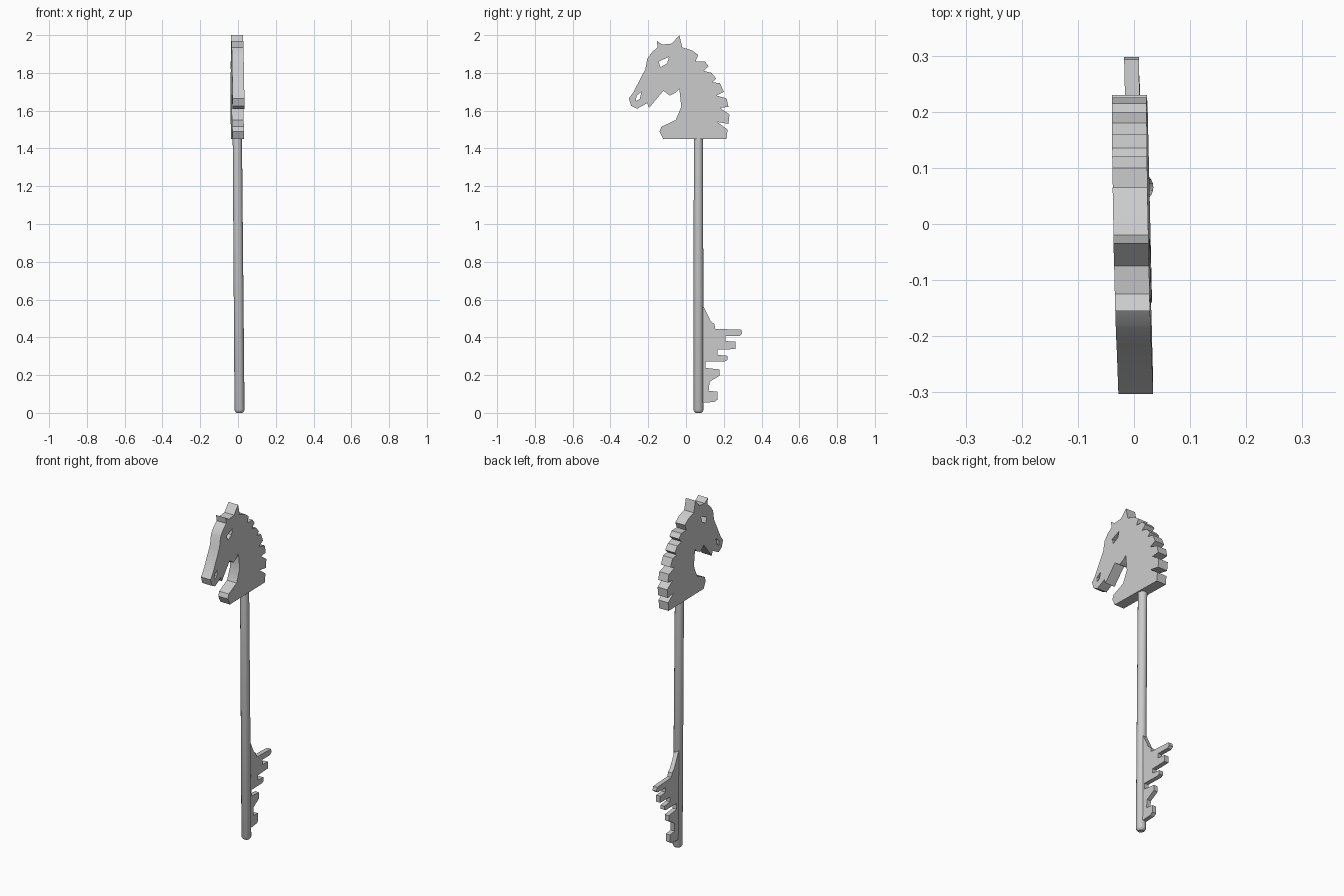
import bpy, bmesh, math

if "Cube" in bpy.data.objects:
    bpy.data.objects.remove(bpy.data.objects["Cube"])

SHAFT_Y = 0.066


def lean(y, z):
    # the whole key is turned and tipped very slightly
    return 0.0096 - 0.0226 * y - 0.008 * z


def finish(name, mesh):
    for v in mesh.vertices:
        v.co.x += lean(v.co.y, v.co.z)
    ob = bpy.data.objects.new(name, mesh)
    bpy.context.collection.objects.link(ob)
    bpy.context.view_layer.objects.active = ob
    bpy.ops.object.select_all(action='DESELECT')
    ob.select_set(True)
    bpy.ops.object.shade_smooth_by_angle(angle=math.radians(30))
    return ob


def plate(name, outlines, thickness, offset=0.0):
    # flat cut-out in the y-z plane; outlines after the first are holes
    cu = bpy.data.curves.new(name + "_profile", 'CURVE')
    cu.dimensions = '2D'
    cu.fill_mode = 'BOTH'
    cu.extrude = thickness / 2
    for pts in outlines:
        sp = cu.splines.new('POLY')
        sp.points.add(len(pts) - 1)
        for p, (a, b) in zip(sp.points, pts):
            p.co = (a, b, 0, 1)
        sp.use_cyclic_u = True
    tmp = bpy.data.objects.new(name + "_profile", cu)
    bpy.context.collection.objects.link(tmp)
    deps = bpy.context.evaluated_depsgraph_get()
    mesh = bpy.data.meshes.new_from_object(tmp.evaluated_get(deps))
    bpy.data.objects.remove(tmp)
    bm = bmesh.new()
    bm.from_mesh(mesh)
    bmesh.ops.remove_doubles(bm, verts=bm.verts, dist=0.0005)
    for v in bm.verts:
        v.co = (v.co.z + offset, v.co.x, v.co.y)
    bmesh.ops.recalc_face_normals(bm, faces=bm.faces)
    bm.to_mesh(mesh)
    bm.free()
    return finish(name, mesh)


# horse head handle: ear, mane, neck base, throat, jaw, muzzle, forehead
head = [(-.035, 2.0), (-.02, 1.935), (.03, 1.92), (.065, 1.895), (.05, 1.86),
        (.10, 1.86), (.12, 1.835), (.095, 1.81), (.135, 1.80), (.16, 1.77),
        (.14, 1.75), (.18, 1.745), (.20, 1.70), (.16, 1.68), (.215, 1.665),
        (.225, 1.62), (.18, 1.615), (.23, 1.58), (.225, 1.53), (.165, 1.54),
        (.22, 1.50), (.215, 1.45), (-.12, 1.45), (-.14, 1.49), (-.13, 1.515),
        (-.055, 1.55), (-.025, 1.62), (-.035, 1.715), (-.055, 1.695),
        (-.085, 1.68), (-.12, 1.705), (-.195, 1.615), (-.205, 1.64),
        (-.26, 1.61), (-.29, 1.625), (-.303, 1.665), (-.28, 1.695),
        (-.215, 1.82), (-.205, 1.875), (-.18, 1.91), (-.15, 1.935),
        (-.155, 1.97), (-.125, 1.95), (-.075, 1.955)]
eye = [(-.145, 1.86), (-.09, 1.885), (-.10, 1.85), (-.135, 1.83)]
nostril = [(-.262, 1.68), (-.235, 1.70), (-.245, 1.662), (-.265, 1.65)]
plate("horse_head_handle", [head, eye, nostril], 0.062)

# toothed bit, rooted inside the shaft
bit = [(.066, .60), (.087, .575), (.13, .487), (.15, .47), (.155, .445),
       (.293, .44), (.298, .42), (.285, .408), (.21, .408), (.21, .38),
       (.262, .377), (.262, .338), (.167, .334), (.167, .307), (.22, .302),
       (.22, .28), (.205, .273), (.103, .273), (.103, .238), (.178, .23),
       (.178, .197), (.125, .165), (.12, .117), (.167, .112), (.167, .07),
       (.15, .058), (.066, .052)]
plate("key_bit", [bit], 0.026, -0.004)

# round shaft with a softened tip: rings of (height, radius)
SIDES = 24
bm = bmesh.new()
rings = []
for z, r in [(0, .014), (.005, .021), (.015, .0265), (1.47, .0245)]:
    rings.append([bm.verts.new((r * math.cos(2 * math.pi * i / SIDES),
                                SHAFT_Y + r * math.sin(2 * math.pi * i / SIDES), z))
                  for i in range(SIDES)])
for a, b in zip(rings, rings[1:]):
    for i in range(SIDES):
        j = (i + 1) % SIDES
        bm.faces.new((a[i], a[j], b[j], b[i]))
bm.faces.new(rings[0][::-1])
bm.faces.new(rings[-1])
shaft = bpy.data.meshes.new("shaft")
bm.to_mesh(shaft)
bm.free()
finish("shaft", shaft)
